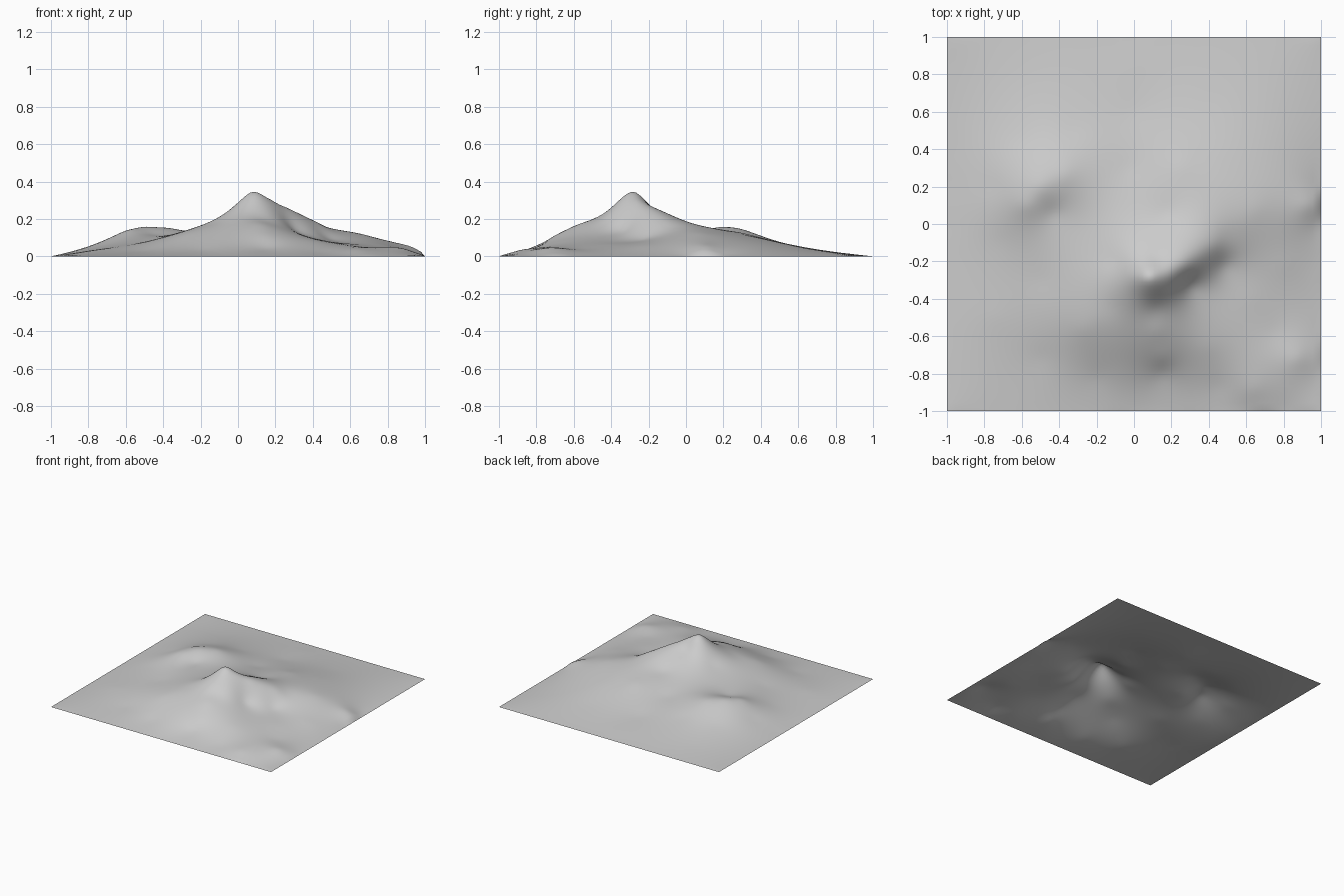
import bpy, bmesh, math

if "Cube" in bpy.data.objects:
    bpy.data.objects.remove(bpy.data.objects["Cube"])

# Ridge lines (x, y, z), resampled so the crests stay crisp
RIDGES = [
    [(.08, -.28, .345), (.2, -.27, .287), (.35, -.17, .215), (.5, -.06, .145), (.65, .08, .122), (.93, .1, .05)],
    [(.12, -.18, .26), (.17, .05, .155), (.25, .3, .125), (.45, .38, .1)],
    [(0, -.36, .265), (-.12, -.44, .18), (-.27, -.56, .12)],
    [(.1, -.35, .305), (.12, -.45, .213), (.12, -.57, .172), (.15, -.71, .105), (.15, -.8, .048)],
    [(-.58, .1, .14), (-.5, .2, .158), (-.37, .27, .15)],
    [(.64, -.88, .035), (.87, -.72, .045)],
]
# Spot heights on the slopes and valleys
SPOTS = [
    (.3, -.33, .15), (.48, -.22, .1), (.62, -.4, .065), (.8, -.22, .055), (.4, -.65, .085),
    (.45, -.87, .022), (.75, -.58, .04), (-.43, .06, .115), (-.25, .02, .13), (-.1, -.2, .19),
    (-.75, .2, .067), (-.6, .45, .072), (-.33, .5, .075), (-.03, .3, .095), (0, .6, .043),
    (.4, .65, .045), (.7, .45, .058), (-.5, -.3, .08), (-.72, -.1, .06), (-.75, -.5, .035),
    (-.5, -.72, .03), (-.2, -.82, .035), (-.6, .78, .02), (0, .85, .017),
]


def resample(line, step=.12):
    """Points of a polyline plus evenly spaced ones in between."""
    pts = [line[0]]
    for a, b in zip(line, line[1:]):
        n = max(1, round(math.dist(a[:2], b[:2]) / step))
        pts += [tuple(p + (q - p) * i / n for p, q in zip(a, b)) for i in range(1, n + 1)]
    return pts


def kernel(ax, ay, bx, by):
    return math.sqrt((ax - bx) ** 2 + (ay - by) ** 2 + .0016)


def solve(m, v):
    """Gaussian elimination with pivoting."""
    n = len(v)
    m = [row[:] + [v[i]] for i, row in enumerate(m)]
    for c in range(n):
        p = max(range(c, n), key=lambda r: abs(m[r][c]))
        m[c], m[p] = m[p], m[c]
        for r in range(c + 1, n):
            f = m[r][c] / m[c][c]
            if f:
                m[r] = [x - f * y for x, y in zip(m[r], m[c])]
    out = [0.0] * n
    for r in reversed(range(n)):
        out[r] = (m[r][n] - sum(m[r][k] * out[k] for k in range(r + 1, n))) / m[r][r]
    return out


# Control heights, with the outer border pinned to the ground
control = list(SPOTS)
for line in RIDGES:
    control += resample(line)
for i in range(10):
    t = -1 + i * .2
    control += [(t, -1, 0), (1, t, 0), (-t, 1, 0), (-1, -t, 0)]

weights = solve([[kernel(a[0], a[1], b[0], b[1]) for b in control] for a in control],
                [p[2] for p in control])


def height(x, y):
    if max(abs(x), abs(y)) > .999:
        return 0.0
    return max(0.0, sum(w * kernel(x, y, p[0], p[1]) for w, p in zip(weights, control)))


# Terrain: an open grid sheet lifted by the height function
bm = bmesh.new()
bmesh.ops.create_grid(bm, x_segments=90, y_segments=90, size=1)
for v in bm.verts:
    v.co.z = height(v.co.x, v.co.y)
for f in bm.faces:
    f.smooth = True
mesh = bpy.data.meshes.new("mountain_terrain")
bm.to_mesh(mesh)
bm.free()
terrain = bpy.data.objects.new("mountain_terrain", mesh)
bpy.context.collection.objects.link(terrain)

# Plain grey rock
rock = bpy.data.materials.new("grey_rock")
rock.diffuse_color = (.6, .6, .6, 1)
rock.use_nodes = True
rock.node_tree.nodes["Principled BSDF"].inputs["Base Color"].default_value = rock.diffuse_color
mesh.materials.append(rock)
